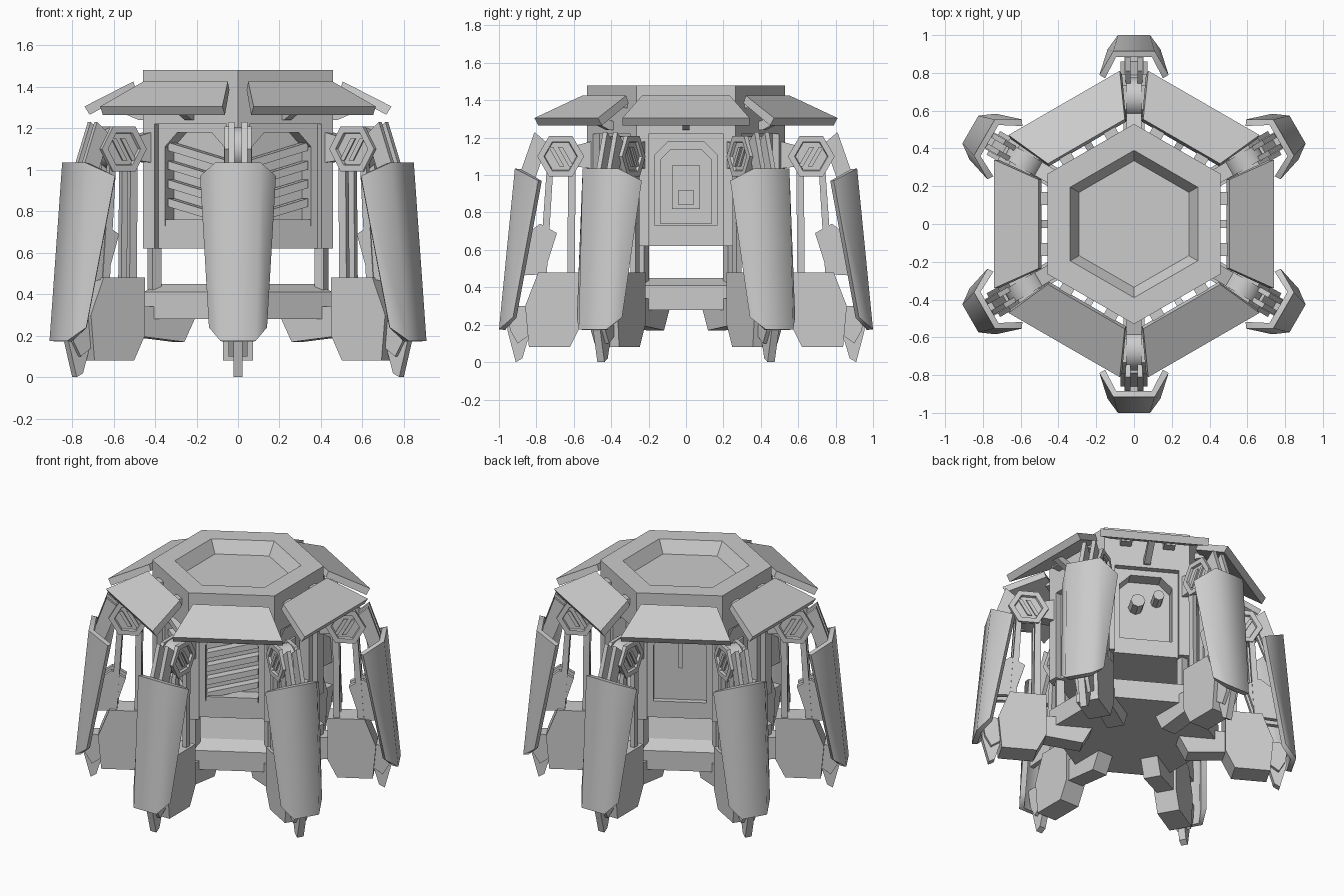
import bpy, bmesh
from math import radians, cos, sin
from mathutils import Matrix

if "Cube" in bpy.data.objects:
    bpy.data.objects.remove(bpy.data.objects["Cube"])

FACES = [0, 60, 120, 180, 240, 300]        # hexagon side directions
LEGS = [30, 90, 150, 210, 270, 330]        # hexagon corner directions


def loft(name, rings):
    """Solid through a list of equal-length 3D rings, capped at both ends."""
    bm = bmesh.new()
    vs = [[bm.verts.new(p) for p in r] for r in rings]
    n = len(rings[0])
    for a, b in zip(vs, vs[1:]):
        for i in range(n):
            j = (i + 1) % n
            bm.faces.new((a[i], a[j], b[j], b[i]))
    bm.faces.new(vs[0])
    bm.faces.new(vs[-1])
    bmesh.ops.recalc_face_normals(bm, faces=bm.faces)
    me = bpy.data.meshes.new(name)
    bm.to_mesh(me)
    bm.free()
    ob = bpy.data.objects.new(name, me)
    bpy.context.collection.objects.link(ob)
    return ob


def side(name, prof, lo, hi):
    """(radius, z) profile extruded sideways."""
    return loft(name, [[(r, t, z) for r, z in prof] for t in (lo, hi)])


def front(name, prof, lo, hi):
    """(sideways, z) profile extruded outward along the radius."""
    return loft(name, [[(r, t, z) for t, z in prof] for r in (lo, hi)])


def rect(w, z0, z1):
    return [(-w, z0), (w, z0), (w, z1), (-w, z1)]


def arch(w, z0, z1, c):
    return [(-w, z0), (w, z0), (w, z1 - c), (w - c, z1), (c - w, z1), (-w, z1 - c)]


def ring(ob, angles):
    """Repeat an object around the z axis."""
    base = ob.matrix_basis.copy()
    for i, a in enumerate(angles):
        o = ob if i == 0 else ob.copy()
        if i:
            bpy.context.collection.objects.link(o)
        o.matrix_basis = Matrix.Rotation(radians(a), 4, 'Z') @ base


def pair(name, prof, lo, hi):
    """Leg plates on both sides of the leg centre line, on every leg."""
    for s in (-1, 1):
        ring(side(name, prof, s * lo, s * hi), LEGS)


def hexa(r, z):
    return [(r * cos(radians(a)), r * sin(radians(a)), z) for a in LEGS]


def activate(ob):
    bpy.ops.object.select_all(action='DESELECT')
    ob.select_set(True)
    bpy.context.view_layer.objects.active = ob


def cut(target, prof, lo, hi):
    """Cut a profile into all six sides of the body."""
    c = front("cutter", prof, lo, hi)
    bm = bmesh.new()
    for a in FACES:
        n = len(bm.verts)
        bm.from_mesh(c.data)
        bm.verts.ensure_lookup_table()
        bmesh.ops.rotate(bm, verts=bm.verts[n:], cent=(0, 0, 0),
                         matrix=Matrix.Rotation(radians(a), 3, 'Z'))
    bm.to_mesh(c.data)
    bm.free()
    m = target.modifiers.new("cut", 'BOOLEAN')
    m.operation, m.solver, m.object = 'DIFFERENCE', 'EXACT', c
    activate(target)
    bpy.ops.object.modifier_apply(modifier=m.name)
    bpy.data.objects.remove(c)


# Hexagonal body with sunken roof, side recesses and arched openings
body = loft("body", [hexa(.53, .62), hexa(.53, 1.48), hexa(.39, 1.48), hexa(.335, 1.40)])
cut(body, rect(.2, .55, 1.22), .42, .6)
cut(body, arch(.165, .73, 1.18, .07), .33, .5)

# Lower base and corner posts
loft("base", [hexa(.53, .28), hexa(.53, .41), hexa(.42, .45)])
ring(side("corner_post", [(.44, .40), (.49, .40), (.49, .63), (.44, .63)], -.025, .025), LEGS)

# Sloping roof panels and their brackets
wi, wo = .235, .34
ring(loft("roof_panel", [
    [(.505, -wi, 1.425), (.505, wi, 1.425), (.49, wi, 1.385), (.49, -wi, 1.385)],
    [(.74, -wo, 1.305), (.74, wo, 1.305), (.715, wo, 1.265), (.715, -wo, 1.265)]]), FACES)
ring(side("panel_bracket", [(.44, 1.24), (.48, 1.24), (.64, 1.31), (.6, 1.335), (.44, 1.28)],
          -.02, .02), FACES)
for s in (-1, 1):
    ring(side("panel_hinge", [(.44, 1.36), (.52, 1.36), (.52, 1.4), (.44, 1.4)],
              s * .1, s * .17), FACES)

# Tilted slats in the two front openings
for ang, tilt in ((240, -.085), (300, .085)):
    for i in range(4):
        z = .80 + i * .09
        ring(front("slat", [(-.16, z - tilt / 2 - .02), (.16, z + tilt / 2 - .02),
                            (.16, z + tilt / 2 + .02), (-.16, z - tilt / 2 + .02)],
                   .34, .40), [ang])
    ring(front("slat_sill", rect(.16, .73, .76), .33, .42), [ang])

# Doors on the two sides
ring(front("door", arch(.14, .74, 1.14, .06), .32, .37), [0, 180])
ring(front("door_panel", rect(.075, .82, 1.05), .36, .385), [0, 180])
ring(front("door_handle", rect(.04, .84, .92), .38, .395), [0, 180])

# Back fittings: two canisters on one side, a lever on the other
for t, z, r in ((-.05, 1.0, .045), (.08, 1.05, .035)):
    ring(front("canister", [(t + r * cos(radians(a)), z + r * sin(radians(a)))
                            for a in range(0, 360, 45)], .32, .43), [60])
ring(front("closed_panel", arch(.164, .731, 1.179, .07), .32, .385), [120])
ring(front("lever", rect(.012, .95, 1.2), .38, .40), [120])

# Knee joint: round core with recessed hexagonal side plates
KR, KZ = .67, 1.1


def knee(r, t, n=6):
    return [(KR + r * cos(radians(i * 360 / n)), t, KZ + r * sin(radians(i * 360 / n)))
            for i in range(n)]


core = loft("knee_core", [knee(.105, -.045, 24), knee(.105, .045, 24)])
activate(core)
bpy.ops.object.shade_smooth_by_angle(angle=radians(30))
ring(core, LEGS)
for s in (-1, 1):
    ring(loft("knee_plate", [knee(.125, s * .04), knee(.125, s * .065),
                             knee(.09, s * .065), knee(.085, s * .05)]), LEGS)
    for d in (-.025, .025):
        ring(side("knee_rib", [(KR + d - .045, KZ - .055), (KR + d - .02, KZ - .055),
                               (KR + d + .04, KZ + .05), (KR + d + .015, KZ + .05)],
                  s * .048, s * .06), LEGS)
ring(side("shoulder_arm", [(.47, 1.03), (.62, 1.05), (.62, 1.15), (.47, 1.19)],
          -.04, .04), LEGS)

# Leg: fins, thin struts, heavy lower block, stay to the base and toe
pair("shell_fin", [(.74, 1.17), (.81, 1.23), (.88, 1.03), (.9, .9), (.84, .9), (.80, 1.0)],
     .018, .045)
pair("inner_strut", [(.59, 1.03), (.63, 1.03), (.635, .46), (.595, .46)], .025, .055)
pair("outer_strut", [(.71, 1.03), (.745, 1.03), (.785, .46), (.745, .46)], .025, .055)
pair("shell_mount", [(.69, .69), (.78, .74), (.94, .62), (.94, .46), (.76, .47)], .02, .05)
ring(side("lower_leg", [(.56, .48), (.79, .48), (.86, .3), (.84, .08), (.62, .08), (.56, .2)],
          -.072, .072), LEGS)
ring(side("base_stay", [(.27, .285), (.33, .17), (.6, .2), (.6, .34), (.48, .34)],
          -.055, .055), LEGS)
ring(side("toe", [(.83, .3), (.95, .3), (.955, .17), (.91, 0), (.875, .02), (.83, .17)],
          -.022, .022), LEGS)
ring(side("toe_guard", [(.83, .3), (.96, .3), (.94, .17), (.9, .1), (.83, .15)],
          -.045, .045), LEGS)

# Curved armour shell around the outside of each leg
bm = bmesh.new()
top = [(.79, -.183, .97), (.915, -.11, 1.035), (.915, .11, 1.035), (.79, .183, .97)]
bot = [(.925, -.14, .24), (1.0, -.085, .175), (1.0, .085, .175), (.925, .14, .24)]
a, b = ([bm.verts.new(p) for p in row] for row in (top, bot))
for i in range(3):
    bm.faces.new((a[i], b[i], b[i + 1], a[i + 1]))
me = bpy.data.meshes.new("leg_shell")
bm.to_mesh(me)
bm.free()
shell = bpy.data.objects.new("leg_shell", me)
bpy.context.collection.objects.link(shell)
m = shell.modifiers.new("thickness", 'SOLIDIFY')
m.thickness, m.offset = .035, -1
activate(shell)
bpy.ops.object.modifier_apply(modifier=m.name)
bpy.ops.object.shade_smooth_by_angle(angle=radians(64))
ring(shell, LEGS)
